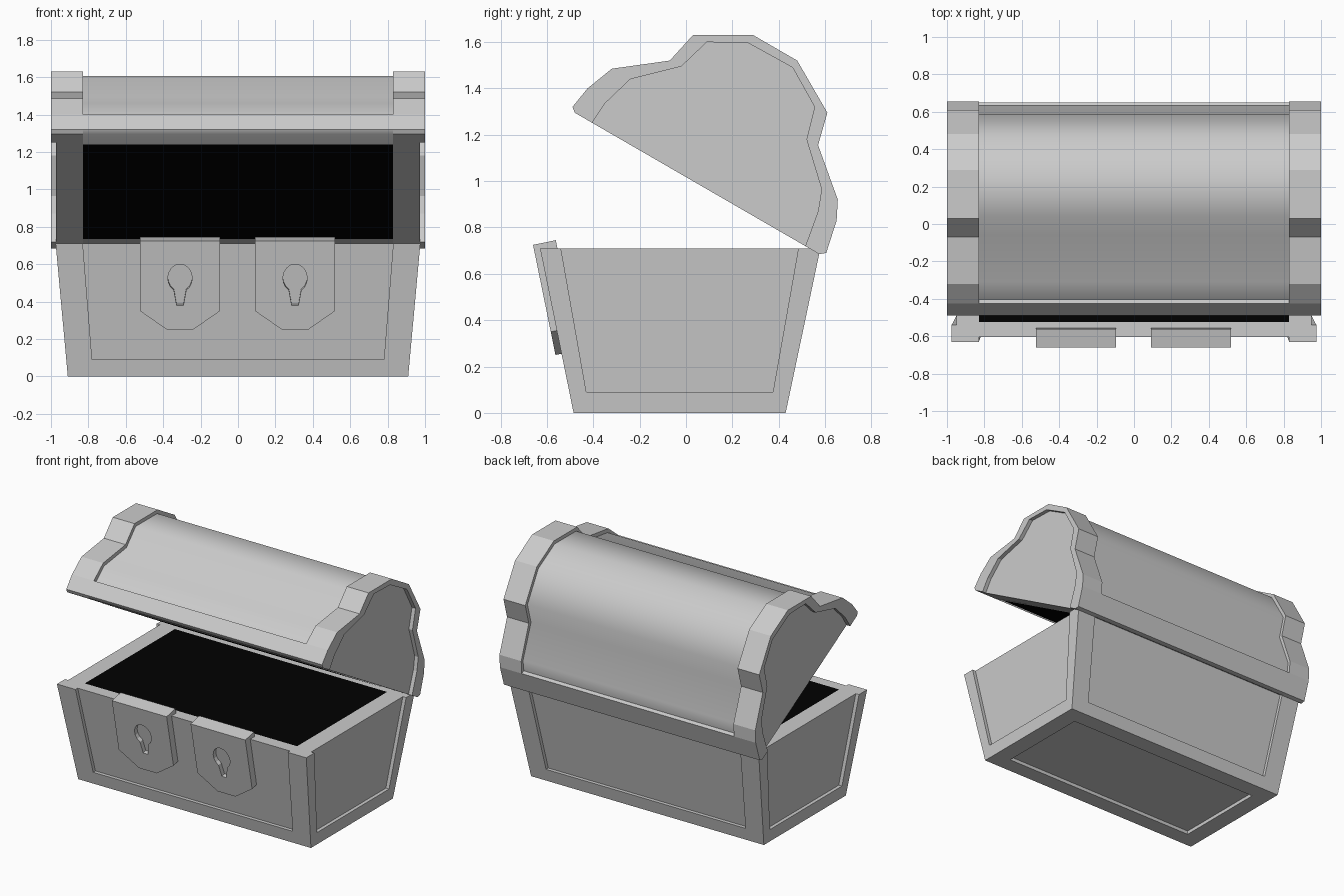
import bpy, bmesh, math
from mathutils import Vector

if "Cube" in bpy.data.objects:
    bpy.data.objects.remove(bpy.data.objects["Cube"])


def prism(name, pts, vec):
    """Polygon of 3D points swept along a vector into a closed solid."""
    bm = bmesh.new()
    face = bm.faces.new([bm.verts.new(p) for p in pts])
    ext = bmesh.ops.extrude_face_region(bm, geom=[face], use_keep_orig=True)
    moved = [g for g in ext["geom"] if isinstance(g, bmesh.types.BMVert)]
    bmesh.ops.translate(bm, verts=moved, vec=Vector(vec))
    return finish(name, bm)


def finish(name, bm):
    bmesh.ops.recalc_face_normals(bm, faces=bm.faces)
    me = bpy.data.meshes.new(name)
    bm.to_mesh(me)
    bm.free()
    ob = bpy.data.objects.new(name, me)
    bpy.context.collection.objects.link(ob)
    return ob


def cut(ob, cutter):
    mod = ob.modifiers.new("cut", "BOOLEAN")
    mod.operation, mod.solver, mod.object = "DIFFERENCE", "EXACT", cutter
    bpy.context.view_layer.objects.active = ob
    bpy.ops.object.modifier_apply(modifier=mod.name)
    bpy.data.objects.remove(cutter)


def black_panel(name, pts):
    bm = bmesh.new()
    bm.faces.new([bm.verts.new(p) for p in pts])
    me = bpy.data.meshes.new(name)
    bm.to_mesh(me)
    bm.free()
    me.materials.append(black)
    bpy.context.collection.objects.link(bpy.data.objects.new(name, me))


black = bpy.data.materials.new("black")
black.diffuse_color = (0.0, 0.0, 0.0, 1)
black.use_nodes = True
black.node_tree.nodes["Principled BSDF"].inputs["Base Color"].default_value = black.diffuse_color

# Tapered chest base
H, D = 0.71, 0.025
front = lambda z: -0.485 - 0.204 * z
back = lambda z: 0.43 + 0.211 * z
side = lambda z: 0.91 + 0.0915 * z
bm = bmesh.new()
for v in bmesh.ops.create_cube(bm, size=2)["verts"]:
    z = H if v.co.z > 0 else 0
    v.co = (math.copysign(side(z), v.co.x), front(z) if v.co.y < 0 else back(z), z)
base = finish("chest_base", bm)

# Sunken panels in the base: front, back, both sides, bottom
corners = [(-1, 0.09), (1, 0.09), (1, 0.80), (-1, 0.80)]
half_x = lambda z: 0.78 + 0.0806 * (z - 0.09)
side_y = lambda s, z: (-0.43 if s < 0 else 0.375) + s * 0.177 * (z - 0.09)
for surf, s in ((front, -1), (back, 1)):
    cut(base, prism("panel_cutter", [(c * half_x(z), surf(z) - s * D, z) for c, z in corners],
                    (0, s * 0.3, 0)))
for s in (-1, 1):
    cut(base, prism("panel_cutter", [(s * (side(z) - D), side_y(c, z), z) for c, z in corners],
                    (s * 0.3, 0, 0)))
cut(base, prism("panel_cutter", [(x, y, D) for x, y in
                                 ((-0.785, -0.37), (0.785, -0.37), (0.785, 0.31), (-0.785, 0.31))],
                (0, 0, -0.2)))

# Dark opening of the base
black_panel("base_opening", [(-0.83, -0.525, H + 0.003), (0.83, -0.525, H + 0.003),
                             (0.83, 0.48, H + 0.003), (-0.83, 0.48, H + 0.003)])

# Lid profiles (y, z), lid held open by 30 degrees
rim_profile = [(-0.48, 1.295), (-0.49, 1.32), (-0.425, 1.40), (-0.32, 1.485), (-0.07, 1.52),
               (0.03, 1.63), (0.29, 1.63), (0.48, 1.52), (0.61, 1.295), (0.57, 1.155),
               (0.655, 0.92), (0.65, 0.83), (0.605, 0.69), (0.575, 0.685)]
body_profile = [(-0.48, 1.295), (-0.49, 1.32), (-0.425, 1.40), (-0.405, 1.38), (-0.31, 1.46),
                (-0.06, 1.495), (0.042, 1.605), (0.283, 1.605), (0.463, 1.502), (0.585, 1.293),
                (0.545, 1.153), (0.635, 0.915), (0.625, 0.84), (0.65, 0.83), (0.605, 0.69),
                (0.575, 0.685)]
cap_profile = [(-0.455, 1.165), (-0.405, 1.252), (-0.35, 1.335), (-0.24, 1.44), (-0.02, 1.495),
               (0.09, 1.60), (0.27, 1.595), (0.46, 1.49), (0.555, 1.32), (0.52, 1.18),
               (0.585, 0.965), (0.57, 0.87), (0.515, 0.72), (0.465, 0.633)]

# Lid body between the rims, smooth with sharp lips
lid = prism("lid_body", [(-0.83, y, z) for y, z in body_profile], (1.66, 0, 0))
bpy.ops.object.select_all(action="DESELECT")
lid.select_set(True)
bpy.context.view_layer.objects.active = lid
bpy.ops.object.shade_smooth_by_angle(angle=math.radians(50))

# Raised rims with sunken end caps
for s, label in ((-1, "left"), (1, "right")):
    rim = prism("lid_rim_" + label, [(s * 0.83, y, z) for y, z in rim_profile], (s * 0.17, 0, 0))
    cut(rim, prism("cap_cutter", [(s * 0.972, y, z) for y, z in cap_profile], (s * 0.2, 0, 0)))

# Dark underside of the lid
black_panel("lid_opening", [(-0.83, -0.393, 1.241), (-0.83, 0.48, 0.736),
                            (0.83, 0.48, 0.736), (0.83, -0.393, 1.241)])

# Two lock plates with keyholes, leaning with the front
inward = Vector((0, 0.98, 0.2))
face_y = lambda z: -0.66 + (0.725 - z) * 0.204
outline = [(-0.214, 0.725), (-0.214, 0.35), (-0.07, 0.25), (0.07, 0.25), (0.214, 0.35), (0.214, 0.725)]
arc = [math.radians(-60 + 300 * i / 14) for i in range(15)]
keyhole = [(0.065 * math.cos(a), 0.525 + 0.075 * math.sin(a)) for a in arc]
keyhole += [(-0.018, 0.38), (0.018, 0.38)]
for cx, label in ((-0.31, "left"), (0.305, "right")):
    plate = prism("lock_plate_" + label, [(cx + x, face_y(z), z) for x, z in outline], inward * 0.1)
    hole = [Vector((cx + x, face_y(z), z)) - inward * 0.05 for x, z in keyhole]
    cut(plate, prism("keyhole_cutter", hole, inward * 0.08))
